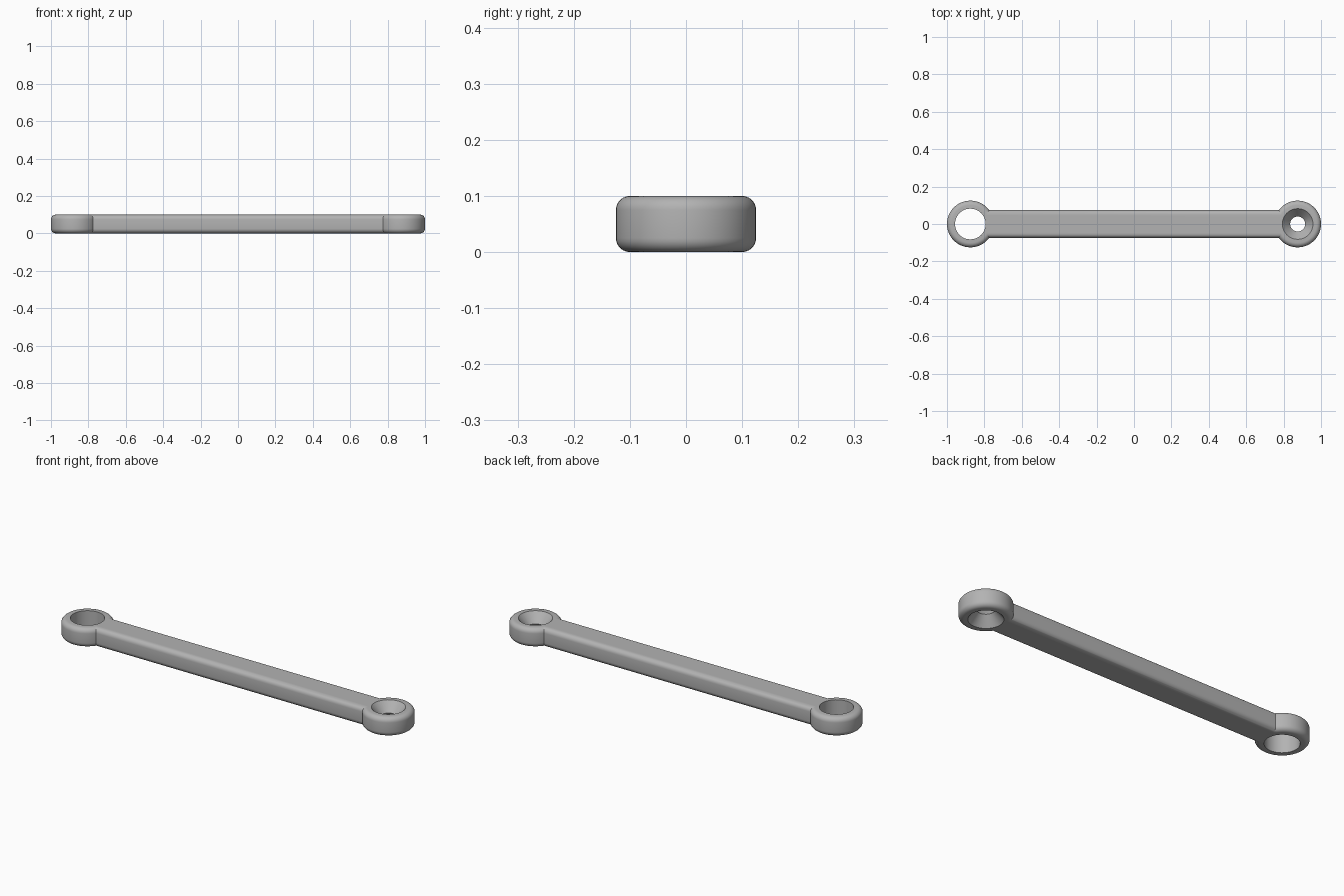
import bpy
import bmesh
from math import cos, sin, pi, radians

HEIGHT = 0.1
EYE_X = 0.875
EYE_R = 0.125
HOLE_R = 0.082
WAIST_R = 0.04
BAR_HALF = 0.074
ROUND = 0.025
SEGMENTS = 48

cube = bpy.data.objects.get("Cube")
if cube:
    bpy.data.objects.remove(cube, do_unlink=True)

grey = bpy.data.materials.new("plain grey")
grey.use_nodes = True
colour = (0.45, 0.45, 0.45, 1)
grey.diffuse_color = colour
grey.node_tree.nodes["Principled BSDF"].inputs["Base Color"].default_value = colour


def make_object(name, bm):
    bmesh.ops.recalc_face_normals(bm, faces=bm.faces)
    mesh = bpy.data.meshes.new(name)
    bm.to_mesh(mesh)
    bm.free()
    mesh.materials.append(grey)
    obj = bpy.data.objects.new(name, mesh)
    bpy.context.collection.objects.link(obj)
    return obj


def stacked_rings(name, rings):
    """Join a stack of equal-length point loops and cap both ends."""
    bm = bmesh.new()
    loops = [[bm.verts.new(p) for p in ring] for ring in rings]
    n = len(loops[0])
    for a, b in zip(loops, loops[1:]):
        for i in range(n):
            j = (i + 1) % n
            bm.faces.new((a[i], a[j], b[j], b[i]))
    bm.faces.new(loops[0])
    bm.faces.new(loops[-1])
    return make_object(name, bm)


def lathe(name, x, profile):
    angles = [2 * pi * i / SEGMENTS for i in range(SEGMENTS)]
    return stacked_rings(name, [[(x + r * cos(a), r * sin(a), z) for a in angles]
                                for r, z in profile])


def corner(cu, cv, start):
    """Quarter-circle arc of the edge rounding."""
    steps = 6
    return [(cu + ROUND * cos(start + pi / 2 * i / steps),
             cv + ROUND * sin(start + pi / 2 * i / steps)) for i in range(steps + 1)]


def boolean(target, tool, operation):
    mod = target.modifiers.new(operation.lower(), "BOOLEAN")
    mod.operation = operation
    mod.solver = "EXACT"
    mod.object = tool
    bpy.context.view_layer.objects.active = target
    bpy.ops.object.modifier_apply(modifier=mod.name)
    bpy.data.objects.remove(tool, do_unlink=True)


# Straight bar with rounded long edges
low, high, side = ROUND, HEIGHT - ROUND, BAR_HALF - ROUND
section = (corner(side, high, 0) + corner(-side, high, pi / 2)
           + corner(-side, low, pi) + corner(side, low, 3 * pi / 2))
link = stacked_rings("link_bar", [[(x, y, z) for y, z in section] for x in (-0.81, 0.81)])

# Rounded eye at each end
eye_profile = corner(EYE_R - ROUND, low, -pi / 2) + corner(EYE_R - ROUND, high, 0)
for s in (-1, 1):
    boolean(link, lathe("eye", s * EYE_X, eye_profile), "UNION")

# Straight hole on the right, double-tapered hole on the left
over = 0.01
boolean(link, lathe("straight_hole", -EYE_X,
                    [(HOLE_R, -over), (HOLE_R, HEIGHT + over)]), "DIFFERENCE")
flare = HOLE_R + over * (HOLE_R - WAIST_R) / (HEIGHT / 2)
boolean(link, lathe("tapered_hole", EYE_X,
                    [(flare, -over), (WAIST_R, HEIGHT / 2), (flare, HEIGHT + over)]),
        "DIFFERENCE")

# Smooth shading with sharp hole rims
bpy.ops.object.select_all(action="DESELECT")
link.select_set(True)
bpy.context.view_layer.objects.active = link
bpy.ops.object.shade_smooth_by_angle(angle=radians(30))
